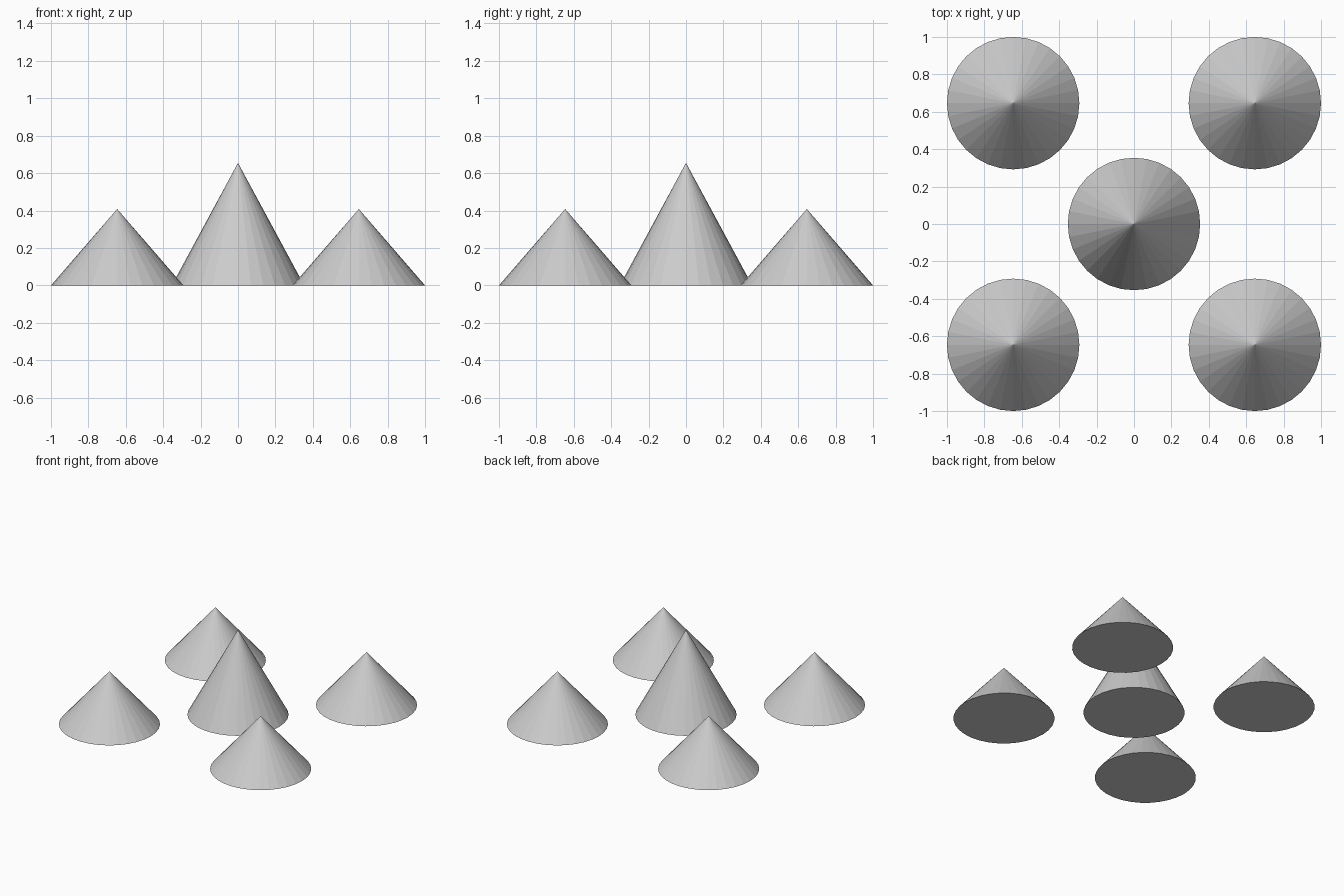
import bpy

if "Cube" in bpy.data.objects:
    bpy.data.objects.remove(bpy.data.objects["Cube"])

RADIUS = 0.354
OFFSET = 1 - RADIUS


def cone(name, x, y, height):
    bpy.ops.mesh.primitive_cone_add(vertices=32, radius1=RADIUS, radius2=0,
                                    depth=height, location=(x, y, height / 2))
    bpy.context.object.name = name


# Tall cone in the middle
cone("centre_cone", 0, 0, 0.655)

# Four shorter cones at the corners
for side, sx in (("left", -1), ("right", 1)):
    for end, sy in (("front", -1), ("back", 1)):
        cone(f"{end}_{side}_cone", sx * OFFSET, sy * OFFSET, 0.408)
